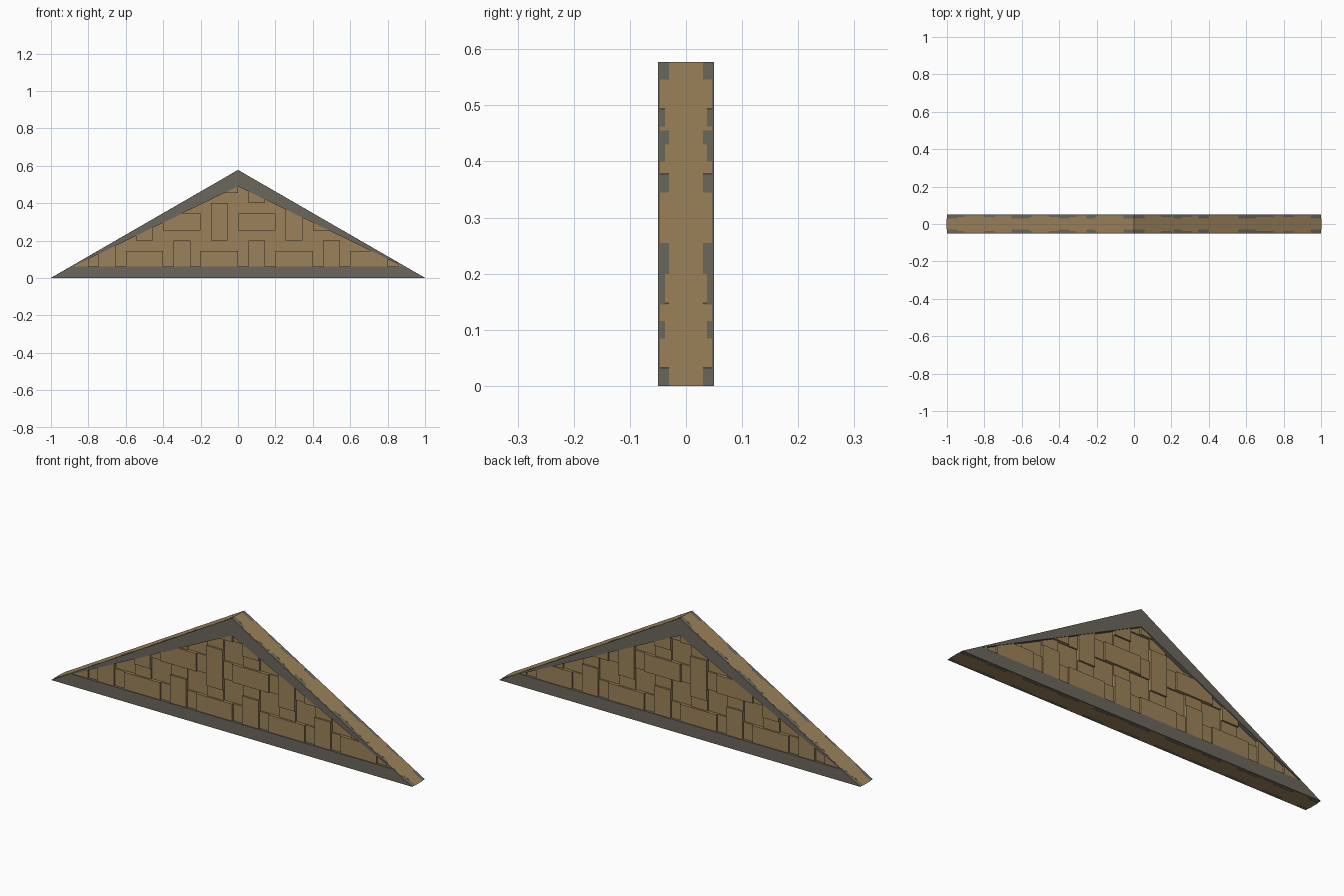
import bpy, bmesh
from mathutils import Vector

if "Cube" in bpy.data.objects:
    bpy.data.objects.remove(bpy.data.objects["Cube"])

H = 0.577          # gable height
HALF = 0.05        # half thickness of the frame
EPS = 0.0006       # panel stands just proud of the frame's rim


def material(name, rgb):
    m = bpy.data.materials.new(name)
    m.diffuse_color = (*rgb, 1)
    m.use_nodes = True
    m.node_tree.nodes["Principled BSDF"].inputs["Base Color"].default_value = m.diffuse_color
    return m


tan = material("tan wood", (0.33, 0.225, 0.103))
grey = material("grey trim", (0.148, 0.136, 0.107))


def finish(bm, name, mat):
    bmesh.ops.recalc_face_normals(bm, faces=bm.faces[:])
    me = bpy.data.meshes.new(name)
    bm.to_mesh(me)
    bm.free()
    me.materials.append(mat)
    ob = bpy.data.objects.new(name, me)
    bpy.context.collection.objects.link(ob)
    return ob


# Triangular frame: outer triangle joined to inner opening, front and back
outer = [(-1, 0), (1, 0), (0, H)]
inner = [(-0.885, 0.06), (0.885, 0.06), (0, 0.49)]
bm = bmesh.new()
rings = [[bm.verts.new((x, y, z)) for x, z in pts]
         for pts, y in ((outer, -HALF), (inner, -HALF), (inner, HALF), (outer, HALF))]
for a, b in zip(rings, rings[1:] + rings[:1]):
    for i in range(3):
        j = (i + 1) % 3
        bm.faces.new((a[i], a[j], b[j], b[i]))
finish(bm, "gable_frame", grey)


def clipped_box(target, x0, x1, z0, z1, d):
    """Box through the panel, trimmed to the gable triangle."""
    bm = bmesh.new()
    bmesh.ops.create_cube(bm, size=1)
    for v in bm.verts:
        v.co = Vector(((x0 + x1) / 2 + v.co.x * (x1 - x0), v.co.y * 2 * d,
                       (z0 + z1) / 2 + v.co.z * (z1 - z0)))
    for co, no in (((0, 0, H + EPS), (H, 0, 1)), ((0, 0, H + EPS), (-H, 0, 1)),
                   ((0, 0, -EPS), (0, 0, -1))):
        geom = bm.verts[:] + bm.edges[:] + bm.faces[:]
        bmesh.ops.bisect_plane(bm, geom=geom, plane_co=co, plane_no=no, clear_outer=True)
        rim = [e for e in bm.edges if e.is_boundary]
        if rim:
            bmesh.ops.holes_fill(bm, edges=rim, sides=0)
    if bm.faces:
        bmesh.ops.recalc_face_normals(bm, faces=bm.faces[:])
        tmp = bpy.data.meshes.new("tmp")
        bm.to_mesh(tmp)
        target.from_mesh(tmp)
        bpy.data.meshes.remove(tmp)
    bm.free()


# Recessed backing panel
bm = bmesh.new()
clipped_box(bm, -1.1, 1.1, -0.1, 0.7, 0.03)
finish(bm, "backing_panel", tan)

# Woven slats: at each crossing one slat passes over the other
bm = bmesh.new()
W, L, OVER, UNDER = 0.045, 0.1, 0.046, 0.037
for i in range(-5, 5):
    for k in range(-1, 3):
        x, z = 0.1 + 0.2 * i, 0.1 + 0.2 * k
        # weave mirrors about the centre line
        upright_over = (i + k) % 2 == 0
        clipped_box(bm, x - W, x + W, z - L, z + L, OVER if upright_over else UNDER)
        clipped_box(bm, x - L, x + L, z - W, z + W, UNDER if upright_over else OVER)
finish(bm, "woven_slats", tan)
